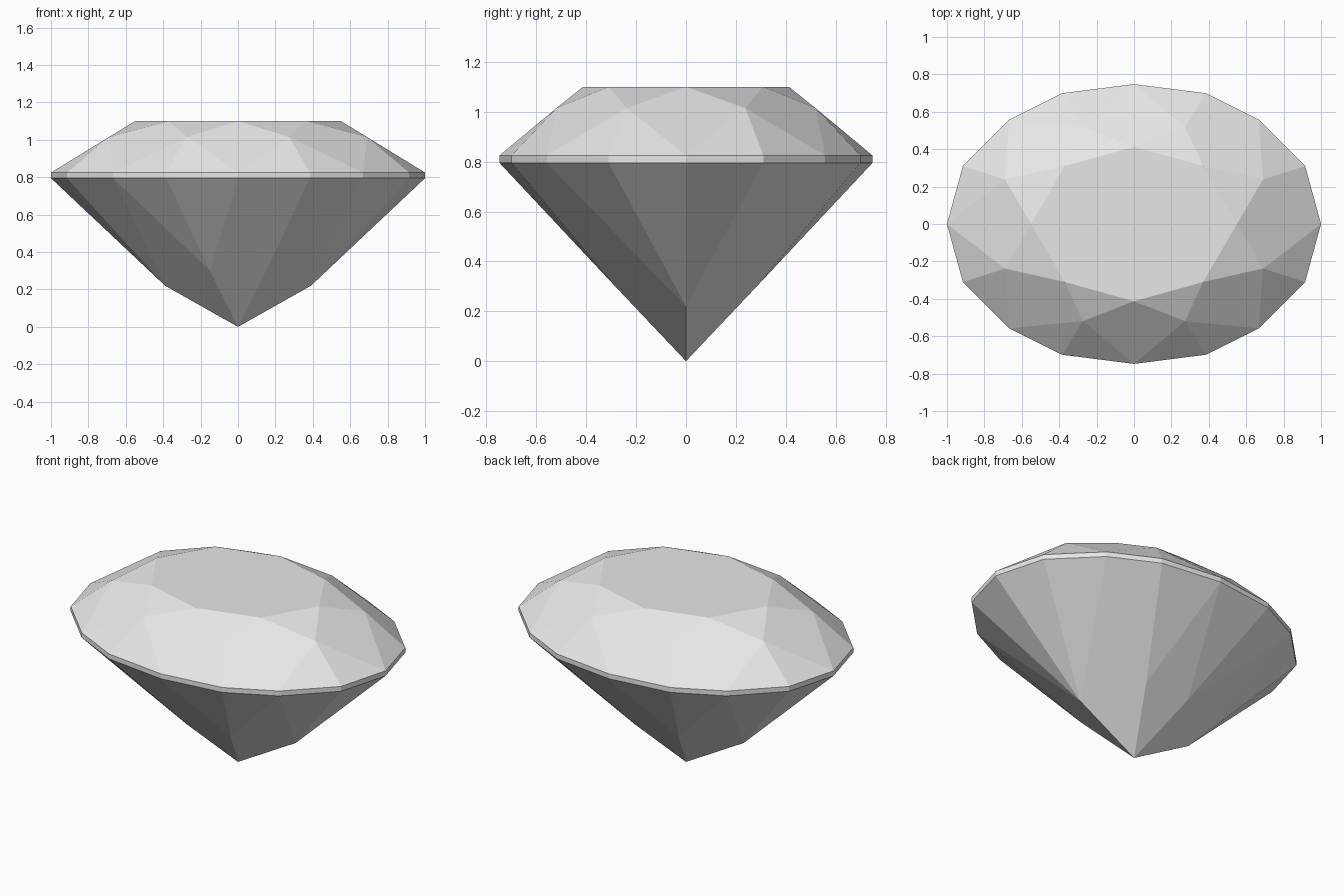
import bpy, bmesh, math

cube = bpy.data.objects.get("Cube")
if cube:
    bpy.data.objects.remove(cube, do_unlink=True)

GIRDLE_LOW, GIRDLE_HIGH, STAR_Z, TABLE_Z = 0.795, 0.825, 1.015, 1.1

# One grey for the whole stone
grey = bpy.data.materials.new("light_grey")
grey.use_nodes = True
colour = (0.8, 0.8, 0.8, 1)
grey.diffuse_color = colour
grey.node_tree.nodes["Principled BSDF"].inputs["Base Color"].default_value = colour


def mirrored(quadrant, z=None):
    """Mirror points of one quadrant across x and y, without doubles."""
    points = set()
    for p in quadrant:
        height = p[2] if z is None else z
        for sx in (1, -1):
            for sy in (1, -1):
                points.add((sx * p[0] + 0.0, sy * p[1] + 0.0, height))
    return sorted(points)


def faceted_part(name, points, open_heights):
    """Convex cut part with flat facets, left open at the given heights."""
    bm = bmesh.new()
    for p in points:
        bm.verts.new(p)
    bmesh.ops.convex_hull(bm, input=bm.verts[:])
    caps = [f for f in bm.faces
            if any(all(abs(v.co.z - h) < 1e-4 for v in f.verts) for h in open_heights)]
    bmesh.ops.delete(bm, geom=caps, context='FACES')
    bmesh.ops.recalc_face_normals(bm, faces=bm.faces[:])
    bmesh.ops.dissolve_limit(bm, angle_limit=math.radians(1.5),
                             verts=bm.verts[:], edges=bm.edges[:])
    # Open shells: make every facet face away from the stone's centre
    for f in bm.faces:
        c = f.calc_center_median()
        c.z -= 0.8
        if f.normal.dot(c) < 0:
            f.normal_flip()
    mesh = bpy.data.meshes.new(name)
    bm.to_mesh(mesh)
    bm.free()
    mesh.materials.append(grey)
    obj = bpy.data.objects.new(name, mesh)
    bpy.context.collection.objects.link(obj)
    return obj


# Outlines, one quadrant each
outline = [(1, 0), (0.915, 0.31), (0.667, 0.558), (0.384, 0.699), (0, 0.748)]
table = [(0.55, 0), (0.37, 0.31), (0, 0.413)]
star_tips = [(0.69, 0.238), (0.273, 0.519)]
lower_tips = [(0.39, 0, 0.22), (0.15, 0.284, 0.3), (0, 0, 0)]

# Crown: table, star, kite and upper girdle facets
faceted_part("crown",
             mirrored(table, TABLE_Z) + mirrored(star_tips, STAR_Z)
             + mirrored(outline, GIRDLE_HIGH), [GIRDLE_HIGH])

# Girdle: thin upright band
faceted_part("girdle", mirrored(outline, GIRDLE_LOW) + mirrored(outline, GIRDLE_HIGH),
             [GIRDLE_LOW, GIRDLE_HIGH])

# Pavilion: long kites down to the point, with lower girdle facets between
faceted_part("pavilion", mirrored(outline, GIRDLE_LOW) + mirrored(lower_tips),
             [GIRDLE_LOW])
